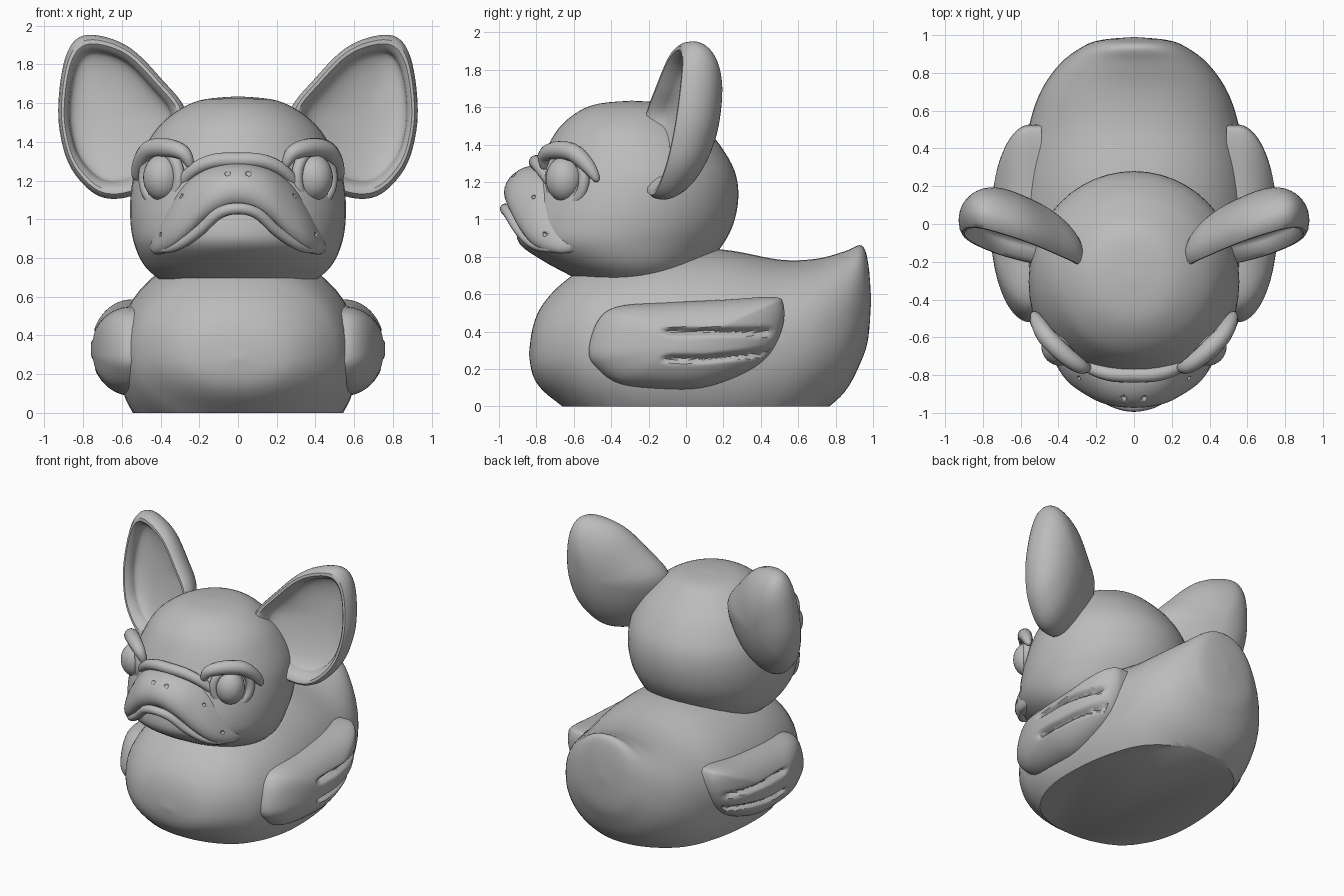
import bpy, bmesh
from math import sin, cos, pi, exp, copysign
from mathutils import Vector

if "Cube" in bpy.data.objects:
    bpy.data.objects.remove(bpy.data.objects["Cube"])

grey = bpy.data.materials.new("plain_grey")
grey.use_nodes = True
grey.diffuse_color = (0.5, 0.5, 0.5, 1)
grey.node_tree.nodes["Principled BSDF"].inputs["Base Color"].default_value = (0.5, 0.5, 0.5, 1)


def spline(keys, steps, closed=False):
    """Smooth curve through tuples of any length."""
    n, out = len(keys), []
    pick = (lambda i: keys[i % n]) if closed else (lambda i: keys[max(0, min(n - 1, i))])
    for i in range(n if closed else n - 1):
        a, b, c, d = (pick(i + k) for k in (-1, 0, 1, 2))
        for s in range(steps):
            t = s / steps
            out.append(tuple(
                q + t / 2 * (r - p + t * (2 * p - 5 * q + 4 * r - w + t * (3 * (q - r) + w - p)))
                for p, q, r, w in zip(a, b, c, d)))
    return out if closed else out + [tuple(keys[-1])]


def finish(name, bm, angle=40):
    """Turn a bmesh into a smooth shaded object."""
    bmesh.ops.recalc_face_normals(bm, faces=bm.faces)
    mesh = bpy.data.meshes.new(name)
    bm.to_mesh(mesh)
    bm.free()
    mesh.materials.append(grey)
    obj = bpy.data.objects.new(name, mesh)
    bpy.context.collection.objects.link(obj)
    bpy.ops.object.select_all(action='DESELECT')
    obj.select_set(True)
    bpy.context.view_layer.objects.active = obj
    bpy.ops.object.shade_smooth_by_angle(angle=angle * pi / 180)
    return obj


def loft(name, rings, flat_base=False):
    """Skin closed rings, close both ends, optionally slice flat at the floor."""
    bm = bmesh.new()
    rows = [[bm.verts.new(p) for p in ring] for ring in rings]
    for a, b in zip(rows, rows[1:]):
        for i in range(len(a)):
            j = (i + 1) % len(a)
            bm.faces.new((a[i], a[j], b[j], b[i]))
    bmesh.ops.remove_doubles(bm, verts=bm.verts, dist=0.0005)
    if flat_base:
        bmesh.ops.bisect_plane(bm, geom=bm.verts[:] + bm.edges[:] + bm.faces[:],
                               plane_co=(0, 0, 0), plane_no=(0, 0, 1), clear_inner=True)
    bmesh.ops.holes_fill(bm, edges=[e for e in bm.edges if e.is_boundary])
    return finish(name, bm)


def oval(n, power=2):
    """Unit superellipse points."""
    for i in range(n):
        c, s = cos(2 * pi * i / n), sin(2 * pi * i / n)
        yield copysign(abs(c) ** (2 / power), c), copysign(abs(s) ** (2 / power), s)


def tube(name, keys, radius, closed=False, taper=0.5):
    """Round roll along a smooth path, thinner at open ends."""
    pts = [Vector(p) for p in spline(keys, 6, closed)]
    n, rings = len(pts), []
    for i, p in enumerate(pts):
        nxt = pts[(i + 1) % n] if closed else pts[min(i + 1, n - 1)]
        along = (nxt - pts[i - 1 if closed else max(i - 1, 0)]).normalized()
        side = along.cross((0.3, 1, 0.2)).normalized()
        up = along.cross(side)
        size = radius if closed else radius * max(0, sin(pi * i / (n - 1))) ** taper
        rings.append([p + size * (side * c + up * s) for c, s in oval(12)])
    return loft(name, rings + rings[:1] if closed else rings)


def shell(name, outline, centre, profile, place):
    """Concentric copies of an outline, each pushed to its own depth."""
    cu, cv = centre
    loft(name, [[place(cu + (u - cu) * t, cv + (v - cv) * t, d) for u, v in outline]
                for t, d in profile])


def both(keys):
    """Extend a path from the centre line to both sides."""
    return [(-k[0], *k[1:]) for k in keys[:0:-1]] + keys


# Body: y, underside, widest height, top, half width
body = [(-.84, .28, .28, .28, 0), (-.82, .17, .28, .42, .2), (-.77, .09, .29, .54, .33),
        (-.66, 0, .3, .66, .46), (-.5, -.12, .3, .76, .56), (-.2, -.25, .3, .83, .62),
        (.18, -.26, .3, .84, .61), (.5, -.18, .33, .785, .56), (.7, -.05, .38, .79, .495),
        (.85, .08, .43, .83, .39), (.94, .25, .5, .86, .27), (.975, .37, .54, .76, .17),
        (.99, .57, .57, .57, 0)]
loft("body", [[(w * c, y, mid + s * (top - mid if s > 0 else mid - low)) for c, s in oval(48, 2.15)]
              for y, low, mid, top, w in spline(body, 5)], flat_base=True)

# Head: z, front, back, half width
head = [(.62, -.5, -.05, .3), (.7, -.62, .05, .42), (.77, -.75, .12, .49), (.87, -.89, .2, .535),
        (.98, -.9, .255, .555), (1.12, -.86, .28, .555), (1.26, -.8, .26, .53),
        (1.4, -.735, .18, .465), (1.5, -.67, .09, .39), (1.58, -.57, 0, .28),
        (1.62, -.46, -.1, .17), (1.635, -.29, -.29, 0)]
loft("head", [[(w * c, (f + b) / 2 + s * (b - f) / 2, z) for c, s in oval(48)]
              for z, f, b, w in spline(head, 4)])

# Drooping bill: x, centre y, centre z, half height, half depth
bill_keys = both([(0, -.83, 1.17, .12, .14), (.15, -.81, 1.13, .135, .14), (.27, -.76, 1.04, .15, .13),
                  (.36, -.7, .95, .12, .12), (.43, -.63, .88, .06, .08), (.46, -.6, .86, 0, 0)])
bill = loft("bill", [[(x, y + d * c + .25 * h * s, z + h * s) for c, s in oval(28)]
                     for x, y, z, h, d in spline(bill_keys, 5)])

# Nostrils and whisker pits cut into the bill
pits = bmesh.new()
for x, y, z in ((.055, -.925, 1.24), (.29, -.815, 1.12), (.4, -.755, .92)):
    for side in (1, -1):
        made = bmesh.ops.create_icosphere(pits, subdivisions=2, radius=.018 if x < .1 else .012)
        bmesh.ops.translate(pits, verts=made["verts"], vec=(side * x, y, z))
cutter = finish("pit_cutter", pits)
cutter.hide_render = True
cut = bill.modifiers.new("pits", 'BOOLEAN')
cut.object, cut.operation = cutter, 'DIFFERENCE'
bpy.context.view_layer.objects.active = bill
bpy.ops.object.modifier_apply(modifier="pits")
bpy.data.objects.remove(cutter)

# Lip edge and nose fold
tube("lip_edge", both([(0, -.965, 1.055), (.1, -.945, 1.03), (.2, -.89, .94), (.3, -.82, .87),
                       (.38, -.74, .845), (.44, -.65, .86)]), .03, taper=.3)
tube("nose_fold", both([(0, -.8, 1.305), (.12, -.795, 1.3), (.22, -.765, 1.26), (.3, -.71, 1.18),
                        (.38, -.62, 1.05)]), .04, taper=.4)

# Outlines of the ear (x, z) and wing (y, z)
ear = spline([(.27, 1.56), (.4, 1.73), (.55, 1.88), (.7, 1.945), (.82, 1.94), (.89, 1.84), (.925, 1.64),
              (.92, 1.45), (.86, 1.26), (.72, 1.12), (.55, 1.12), (.4, 1.22), (.3, 1.38)], 5, True)
wing = spline([(-.52, .3), (-.47, .46), (-.36, .535), (-.1, .555), (.2, .57), (.46, .585), (.52, .55),
               (.515, .42), (.44, .27), (.3, .17), (.1, .1), (-.1, .09), (-.35, .12), (-.48, .21)], 7, True)
arc = [i * pi / 2 / 16 for i in range(17)]
ear_profile = ([(sin(a), .04 + .23 * cos(a)) for a in arc]
               + [(.98, 0), (.94, -.02), (.89, -.02), (.84, 0), (.8, .03)]
               + [(.79 * cos(a), .05 + .09 * sin(a)) for a in arc])
wing_profile = [(1, -.06)] + [(cos(a / 2), .21 * sin(a / 2)) for a in (i * pi / 36 for i in range(37))]


def groove(y, z):
    """Feather grooves, fading out at both ends."""
    fade = max(0, min(1, (y + .14) / .06, (.48 - y) / .06))
    return .04 * fade * sum(exp(-((z - g) / .016) ** 2) for g in (.4, .255 + .1 * max(0, y - .1)))


for side, word in ((1, "left"), (-1, "right")):
    shell(word + "_ear", ear, (.65, 1.53), ear_profile,
          lambda x, z, d: (side * x, -.12 + .27 * (x - .6) + .15 * (z - 1.5) + d, z))
    shell(word + "_wing", wing, (0, .33), wing_profile,
          lambda y, z, d: (side * (.55 + d - (groove(y, z) if d > .06 else 0)), y, z))

    # Eye, eyelid and brow
    eye = bmesh.new()
    bmesh.ops.create_uvsphere(eye, u_segments=32, v_segments=20, radius=.1)
    bmesh.ops.scale(eye, verts=eye.verts, vec=(1, 1, 1.2))
    bmesh.ops.translate(eye, verts=eye.verts, vec=(side * .39, -.65, 1.215))
    finish(word + "_eye", eye)
    tube(word + "_eyelid", [(side * (.395 + .09 * c), -.635 + .09 * c, 1.215 + .135 * s)
                            for c, s in oval(12)], .03, closed=True)
    tube(word + "_brow", [(side * x, y, z) for x, y, z in
                          ((.24, -.755, 1.26), (.28, -.755, 1.34), (.37, -.69, 1.37),
                           (.46, -.6, 1.355), (.51, -.52, 1.28), (.53, -.47, 1.2))], .05)
